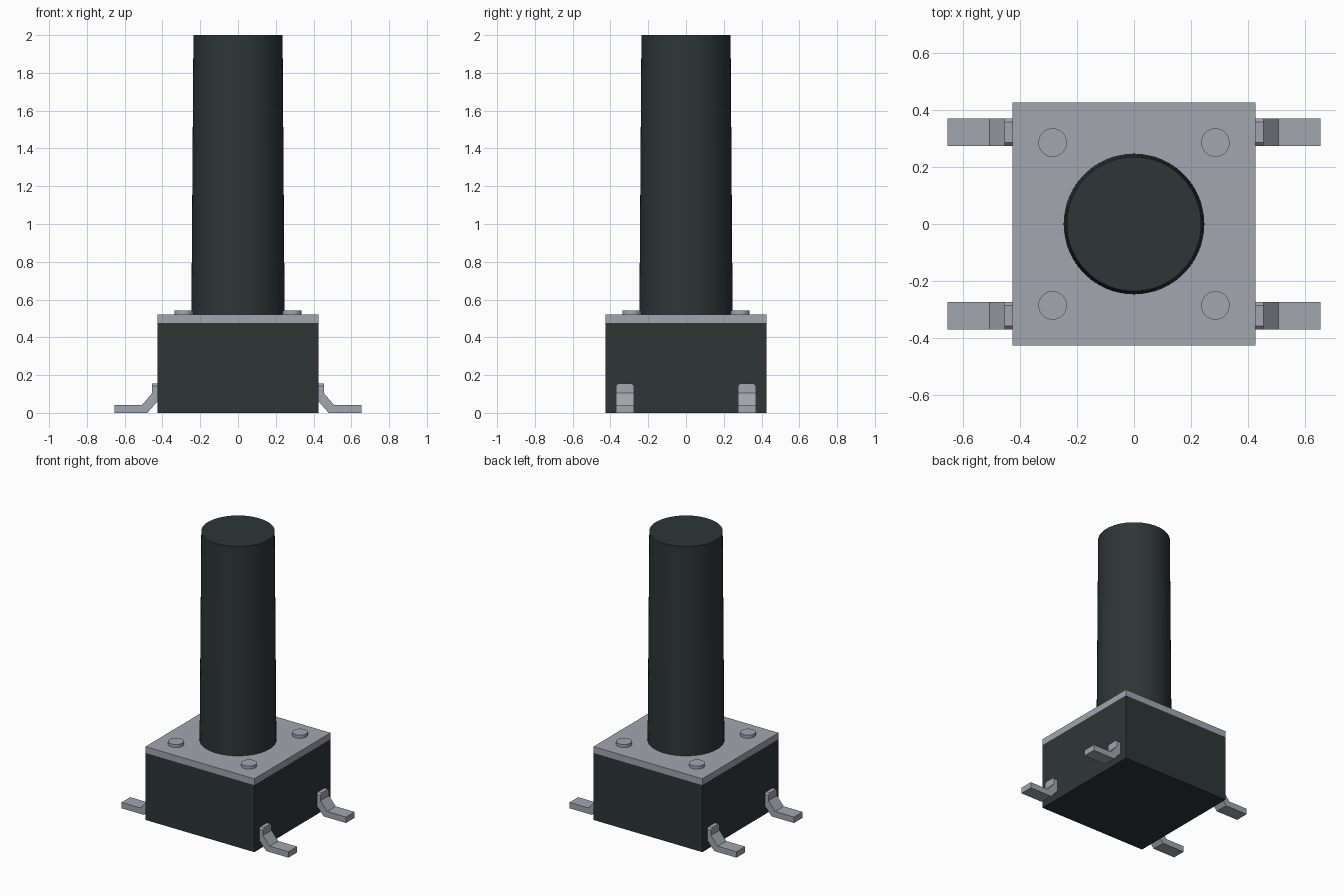
import bpy, bmesh, math

if "Cube" in bpy.data.objects:
    bpy.data.objects.remove(bpy.data.objects["Cube"])


def material(name, rgb):
    m = bpy.data.materials.new(name)
    m.diffuse_color = (*rgb, 1)
    m.use_nodes = True
    m.node_tree.nodes["Principled BSDF"].inputs["Base Color"].default_value = m.diffuse_color
    return m


dark = material("dark plastic", (0.027, 0.037, 0.036))
metal = material("grey metal", (0.36, 0.38, 0.42))


def box(name, half, z0, z1, mat):
    bpy.ops.mesh.primitive_cube_add(size=1, location=(0, 0, (z0 + z1) / 2))
    o = bpy.context.object
    o.name = name
    o.scale = (2 * half, 2 * half, z1 - z0)
    bpy.ops.object.transform_apply(location=True, scale=True)
    o.data.materials.append(mat)
    return o


def cone(name, x, y, r0, r1, z0, z1, sides, mat):
    bpy.ops.mesh.primitive_cone_add(vertices=sides, radius1=r0, radius2=r1,
                                    depth=z1 - z0, location=(x, y, (z0 + z1) / 2))
    o = bpy.context.object
    o.name = name
    o.data.materials.append(mat)
    bpy.ops.object.shade_smooth_by_angle(angle=math.radians(30))
    return o


# Housing and metal cover
box("housing", 0.427, 0, 0.475, dark)
box("cover_plate", 0.427, 0.475, 0.52, metal)

# Long, slightly tapered button stem
cone("button_stem", 0, 0, 0.247, 0.236, 0.5, 2.0, 96, dark)

# Rivets on the cover corners
for sx in (-1, 1):
    for sy in (-1, 1):
        cone("rivet", sx * 0.286, sy * 0.286, 0.05, 0.05, 0.515, 0.542, 40, metal)

# Bent terminal: side profile extruded across y, top corners chamfered
PROFILE = [(0.415, 0.155), (0.415, 0.074), (0.427, 0.06), (0.48, 0), (0.655, 0),
           (0.655, 0.042), (0.508, 0.042), (0.455, 0.104), (0.455, 0.155)]


def terminal(sx, sy):
    bm = bmesh.new()
    y = sy * 0.322
    face = bm.faces.new([bm.verts.new((sx * px, y - 0.048, pz)) for px, pz in PROFILE])
    ext = bmesh.ops.extrude_face_region(bm, geom=[face])
    new = [v for v in ext["geom"] if isinstance(v, bmesh.types.BMVert)]
    bmesh.ops.translate(bm, verts=new, vec=(0, 0.096, 0))
    top = [e for e in bm.edges if all(v.co.z > 0.15 for v in e.verts)
           and abs(e.verts[0].co.y - e.verts[1].co.y) < 1e-4]
    bmesh.ops.bevel(bm, geom=top, offset=0.012, segments=1, affect="EDGES")
    bmesh.ops.recalc_face_normals(bm, faces=bm.faces)
    me = bpy.data.meshes.new("terminal")
    bm.to_mesh(me)
    bm.free()
    me.materials.append(metal)
    bpy.context.collection.objects.link(bpy.data.objects.new("terminal", me))


for sx in (-1, 1):
    for sy in (-1, 1):
        terminal(sx, sy)
